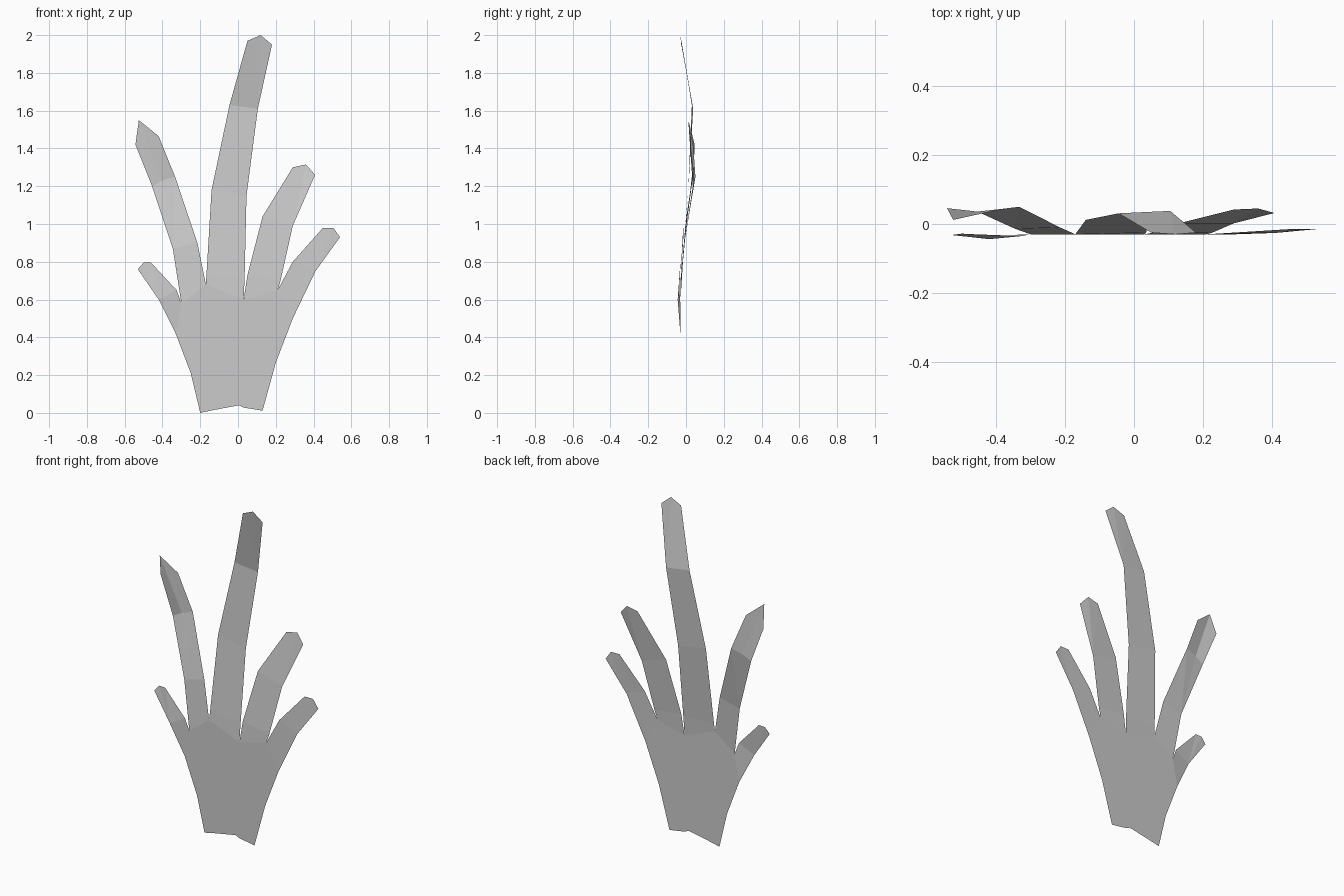
import bpy
import bmesh

BASE = -0.03


def sheet(name, rows):
    """Thin flat-faced blade: rows of (left x, z, y), (right x, z, y); last row is the tip outline."""
    bm = bmesh.new()
    vs = [[bm.verts.new((x, y, z)) for x, z, y in row] for row in rows]
    for a, b in zip(vs, vs[1:]):
        bm.faces.new([a[0], a[-1]] + b[::-1])
    finish(name, bm)


def finish(name, bm):
    bmesh.ops.triangulate(bm, faces=[f for f in bm.faces if len(f.verts) > 4])
    me = bpy.data.meshes.new(name)
    bm.to_mesh(me)
    bm.free()
    bpy.context.collection.objects.link(bpy.data.objects.new(name, me))


# Flat body with notched foot
outline = [(-.2, 0), (-.13, .015), (-.117, .03), (-.117, .065), (0, .065), (.005, .04),
           (.03, .028), (.13, .012), (.2, .265), (.29, .5), (.21, .65), (.03, .6),
           (-.17, .68), (-.3, .58), (-.33, .42), (-.25, .21)]
bm = bmesh.new()
bm.faces.new([bm.verts.new((x, BASE, z)) for x, z in outline])
finish("body", bm)

# Tall centre blade
sheet("centre_blade", [
    [(-.17, .68, BASE), (.03, .6, BASE)],
    [(-.167, .73, -.025), (.035, .715, -.025)],
    [(-.14, 1.18, .012), (.045, 1.15, .01)],
    [(-.045, 1.63, .031), (.105, 1.61, .038)],
    [(.05, 1.97, -.025), (.12, 2.0, -.03), (.18, 1.95, -.025)]])

# Inner right blade
sheet("inner_right_blade", [
    [(.03, .6, BASE), (.21, .65, BASE)],
    [(.05, .73, -.026), (.225, .7, -.026)],
    [(.13, 1.04, .002), (.29, .99, .002)],
    [(.29, 1.30, .042), (.36, 1.315, .045), (.408, 1.26, .032)]])

# Outer right blade
sheet("outer_right_blade", [
    [(.21, .65, BASE), (.29, .5, BASE)],
    [(.29, .8, -.025), (.41, .75, -.026)],
    [(.45, .98, -.015), (.505, .98, -.014), (.54, .93, -.014)]])

# Outer left blade
sheet("outer_left_blade", [
    [(-.33, .42, BASE), (-.3, .58, BASE)],
    [(-.42, .6, -.044), (-.325, .65, -.035)],
    [(-.53, .76, -.032), (-.5, .795, -.028), (-.46, .795, -.03)]])

# Inner left blade
sheet("inner_left_blade", [
    [(-.3, .58, BASE), (-.17, .68, BASE)],
    [(-.345, .87, -.014), (-.215, .9, -.01)],
    [(-.455, 1.2, .036), (-.4, 1.23, .042), (-.333, 1.25, .05)]])

# Creased tip of the inner left blade
crease, tip = (-.4, 1.23, .042), (-.525, 1.55, .012)
sheet("blade_tip_left", [[(-.455, 1.2, .036), crease], [(-.543, 1.42, .046), tip]])
sheet("blade_tip_right", [[crease, (-.333, 1.25, .05)], [tip, (-.42, 1.465, .035)]])
